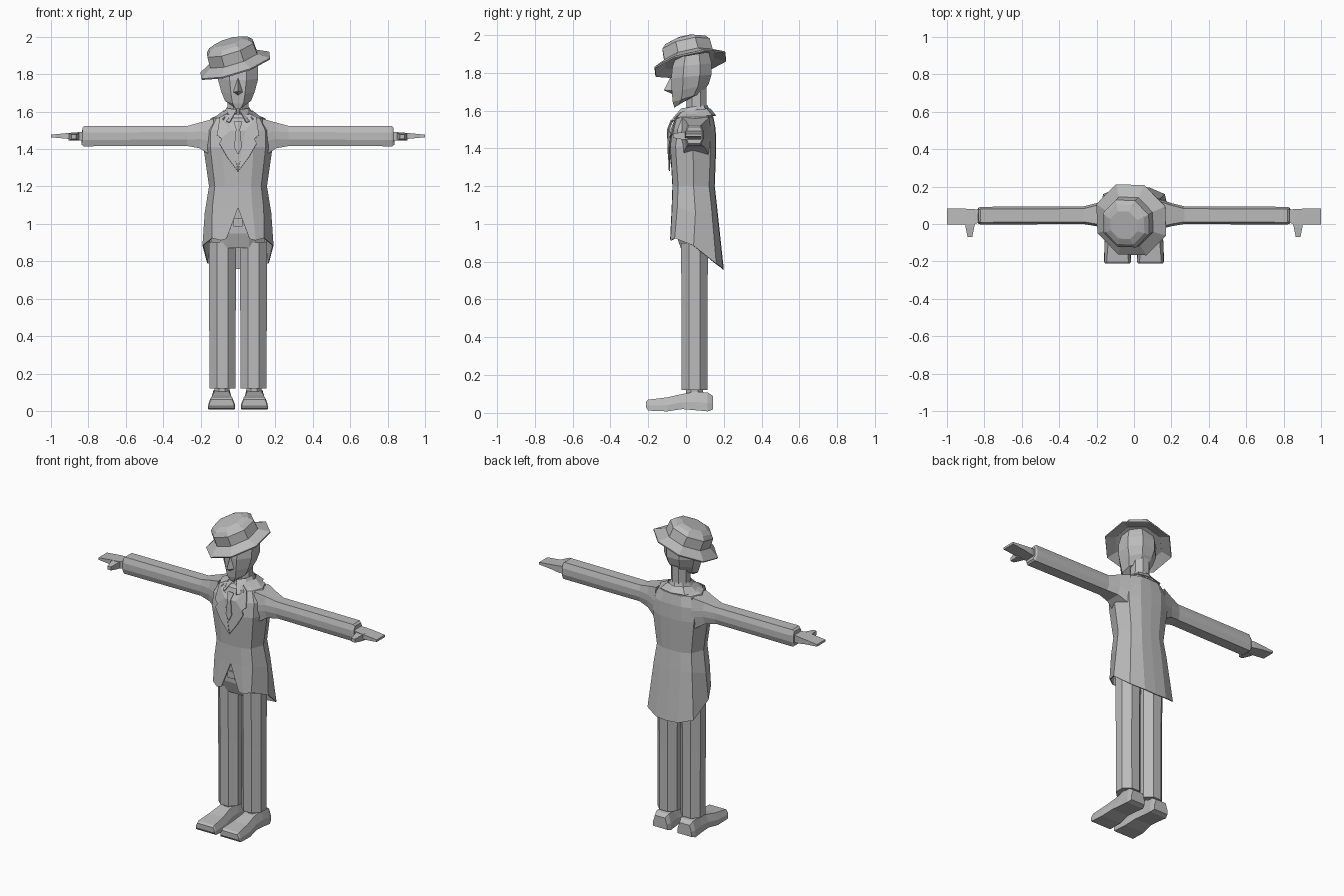
import bpy, bmesh, math
from mathutils import Vector, Matrix

if "Cube" in bpy.data.objects:
    bpy.data.objects.remove(bpy.data.objects["Cube"])

grey = bpy.data.materials.new("plain grey")
grey.diffuse_color = (0.5, 0.5, 0.5, 1)
grey.use_nodes = True
grey.node_tree.nodes["Principled BSDF"].inputs["Base Color"].default_value = grey.diffuse_color


def add(name, verts, faces, thick=0.0, mirror=False, offset=-1):
    """Mesh object with clean normals, optional mirror across x and sheet thickness."""
    me = bpy.data.meshes.new(name)
    me.from_pydata([tuple(v) for v in verts], [], faces)
    bm = bmesh.new()
    bm.from_mesh(me)
    bmesh.ops.remove_doubles(bm, verts=bm.verts, dist=1e-5)
    bmesh.ops.recalc_face_normals(bm, faces=bm.faces)
    bm.to_mesh(me)
    bm.free()
    me.materials.append(grey)
    ob = bpy.data.objects.new(name, me)
    bpy.context.collection.objects.link(ob)
    if mirror:
        m = ob.modifiers.new("mirror", 'MIRROR')
        m.merge_threshold = 0.001
    if thick:
        s = ob.modifiers.new("thickness", 'SOLIDIFY')
        s.thickness, s.offset = thick, offset
    return ob


def loft(name, rings, caps=True, closed=True, **kw):
    n = len(rings[0])
    faces = []
    for r in range(len(rings) - 1):
        for i in range(n if closed else n - 1):
            j = (i + 1) % n
            faces.append((r*n + i, r*n + j, r*n + n + j, r*n + n + i))
    if caps:
        faces += [tuple(range(n)), tuple(range(n*(len(rings) - 1), n*len(rings)))]
    return add(name, [v for r in rings for v in r], faces, **kw)


def octagon(x, y, z, rx, ry, zb=None):
    """Flat-fronted eight-sided ring; zb sets a different height at the back."""
    zb = z if zb is None else zb
    k = 1 / math.cos(math.pi / 8)
    out = []
    for i in range(8):
        a = math.radians(22.5 + 45*i)
        s = math.sin(a)*k
        out.append((x + rx*math.cos(a)*k, y + ry*s, z + (zb - z)*(s + 1)/2))
    return out


# trousers
loft("trouser_leg", [octagon(.083, .045, .12, .07, .068), octagon(.083, .045, .55, .071, .068),
                     octagon(.083, .045, .9, .073, .072)], mirror=True)
loft("trouser_hips", [octagon(0, .045, .87, .14, .072), octagon(0, .04, .95, .15, .095),
                      octagon(0, .04, 1.12, .14, .1)])
loft("ankle", [octagon(.085, .045, .08, .04, .045), octagon(.085, .045, .13, .04, .045)], mirror=True)

# shoes: cross-sections from toe to heel (y, sole z, top z, sole half width, top half width)
shoe = [(-.212, .03, .06, .066, .055), (-.2, .012, .07, .072, .058), (-.1, .008, .082, .07, .05),
        (-.02, .02, .1, .06, .04), (.05, .014, .112, .058, .042), (.115, .008, .108, .06, .044),
        (.142, .018, .09, .05, .036)]
loft("shoe", [[(.088 - b, y, z0), (.088 + b, y, z0), (.088 + b*.98, y, z0 + (z1 - z0)*.45),
               (.088 + t, y, z1), (.088 - t, y, z1), (.088 - b*.98, y, z0 + (z1 - z0)*.45)]
              for y, z0, z1, b, t in shoe], mirror=True)


# tailcoat: half shell from front centre to back centre, mirrored
def coat_row(z, w, yf, yb):
    ym = (yf + yb) / 2
    return [(0, yf, z), (w*.45, yf + .002, z), (w*.8, yf + .03, z), (w, ym, z),
            (w*.8, yb - .03, z), (w*.42, yb - .003, z), (0, yb, z)]


coat = [coat_row(1.595, .075, -.005, .115), coat_row(1.565, .145, -.05, .145),
        coat_row(1.5, .182, -.074, .157), coat_row(1.41, .185, -.085, .16),
        coat_row(1.2, .155, -.072, .152), coat_row(1.085, .172, -.076, .165),
        [(.062, -.084, .92), (.095, -.082, .912), (.138, -.06, .925), (.19, .04, .885),
         (.165, .16, .79), (.08, .196, .765), (0, .2, .76)]]
coat[5][3] = (.178, .05, 1.06)
loft("tailcoat", coat, caps=False, closed=False, thick=.006, mirror=True)

# sleeves: flat-topped hexagonal tube flaring into the shoulder
sleeve = [(.13, 1.36, 1.562, -.03, .135), (.2, 1.405, 1.543, -.012, .112), (.27, 1.417, 1.524, 0, .094),
          (.82, 1.415, 1.524, -.003, .092), (.832, 1.425, 1.514, .002, .086)]
loft("sleeve", [[(x + .006, y0 + .012, z0), (x + .006, y1 - .012, z0), (x, y1, (z0 + z1)/2 - .02),
                 (x, y1, (z0 + z1)/2 + .02), (x, y1 - .012, z1), (x, y0 + .012, z1),
                 (x, y0, (z0 + z1)/2 + .02), (x, y0, (z0 + z1)/2 - .02)]
                for x, z0, z1, y0, y1 in sleeve], mirror=True)


# hands: wrist, palm and flat fingers, plus a forward thumb
def box_ring(x, y0, y1, z0, z1):
    return [(x, y0, z0), (x, y1, z0), (x, y1, z1), (x, y0, z1)]


loft("hand", [box_ring(.82, .01, .075, 1.445, 1.492), box_ring(.86, -.003, .08, 1.446, 1.49),
              box_ring(.91, -.004, .082, 1.455, 1.486), box_ring(1.0, -.003, .082, 1.463, 1.477)],
     mirror=True)
loft("thumb", [[(x0, y, z0), (x1, y, z0), (x1, y, z1), (x0, y, z1)] for y, x0, x1, z0, z1 in
               [(.01, .848, .905, 1.445, 1.487), (-.02, .855, .9, 1.447, 1.485),
                (-.07, .865, .89, 1.455, 1.478)]], mirror=True)

# lapels, shirt front, tie and buckle
add("lapel", [(0, -.088, 1.28), (.06, -.092, 1.36), (.1, -.088, 1.43), (.088, -.084, 1.455),
              (.112, -.074, 1.475), (.098, -.05, 1.57), (.06, -.03, 1.588), (.04, -.078, 1.5)],
    [(0, 1, 2, 3, 7), (3, 4, 5, 7), (5, 6, 7)], thick=.006, mirror=True, offset=0)
add("shirt_front", [(0, -.087, 1.29), (.042, -.079, 1.5), (.06, -.03, 1.585), (0, -.03, 1.585),
                    (0, -.081, 1.5)], [(0, 1, 4), (1, 2, 3, 4)], thick=.004, mirror=True, offset=0)
add("tie", [(0, -.094, 1.37), (.02, -.094, 1.41), (.01, -.089, 1.505), (.022, -.072, 1.545),
            (0, -.076, 1.55), (0, -.096, 1.5)], [(0, 1, 2, 5), (2, 3, 4, 5)],
    thick=.008, mirror=True, offset=0)
add("belt_buckle", [(-.025, -.066, .985), (.025, -.066, .985), (.025, -.066, 1.03), (-.025, -.066, 1.03)],
    [(0, 1, 2, 3)], thick=.009, offset=0)

# collars: folded shirt collar with open points, and the coat collar behind
def collar_row(z, w, yf, yb, x0):
    return [(x0, yf, z), (w*.8, yf + .04, z + .005), (w, (yf + yb)/2 + .01, z + .01),
            (w*.7, yb - .02, z + .015), (0, yb, z + .015)]


loft("shirt_collar", [collar_row(1.59, .06, -.03, .11, .006), collar_row(1.612, .062, -.025, .115, .006),
                      collar_row(1.545, .095, -.082, .135, .045)],
     caps=False, closed=False, thick=.005, mirror=True)
loft("coat_collar", [collar_row(1.595, .08, -.02, .13, .055), collar_row(1.56, .125, -.062, .158, .08)],
     caps=False, closed=False, thick=.006, mirror=True)

# neck and head
loft("neck", [octagon(0, .055, 1.5, .055, .055), octagon(0, .055, 1.62, .055, .053),
              octagon(0, .055, 1.74, .055, .055)])
skull = [(.03, -.062, .02, 1.615, 1.665), (.07, -.07, .085, 1.645, 1.69), (.09, -.075, .12, 1.695, 1.74),
         (.108, -.078, .135, 1.77, 1.79), (.108, -.072, .135, 1.83, 1.85), (.095, -.055, .12, 1.88, 1.91)]
loft("head", [octagon(0, (f + b)/2, zf, w, (b - f)/2, zb) for w, f, b, zf, zb in skull])
add("nose", [(0, -.08, 1.78), (-.028, -.07, 1.705), (.028, -.07, 1.705), (0, -.117, 1.708), (0, -.07, 1.685)],
    [(0, 1, 3), (0, 3, 2), (1, 4, 3), (4, 2, 3), (0, 2, 4, 1)])

# hat, tilted towards the front and one side
normal = Vector((-.31, -.23, 1)).normalized()
tilt = Matrix.Translation((-.018, .02, 1.86)) @ Vector((0, 0, 1)).rotation_difference(normal).to_matrix().to_4x4()


def hat_rings(rows):
    return [[tilt @ Vector(p) for p in octagon(0, 0, h, r, r)] for r, h in rows]


loft("hat_brim", hat_rings([(.12, .012), (.19, -.02), (.192, -.012), (.13, .024)]), caps=False)
loft("hat_crown", hat_rings([(.132, .005), (.128, .085), (.108, .108), (.075, .122)]))
